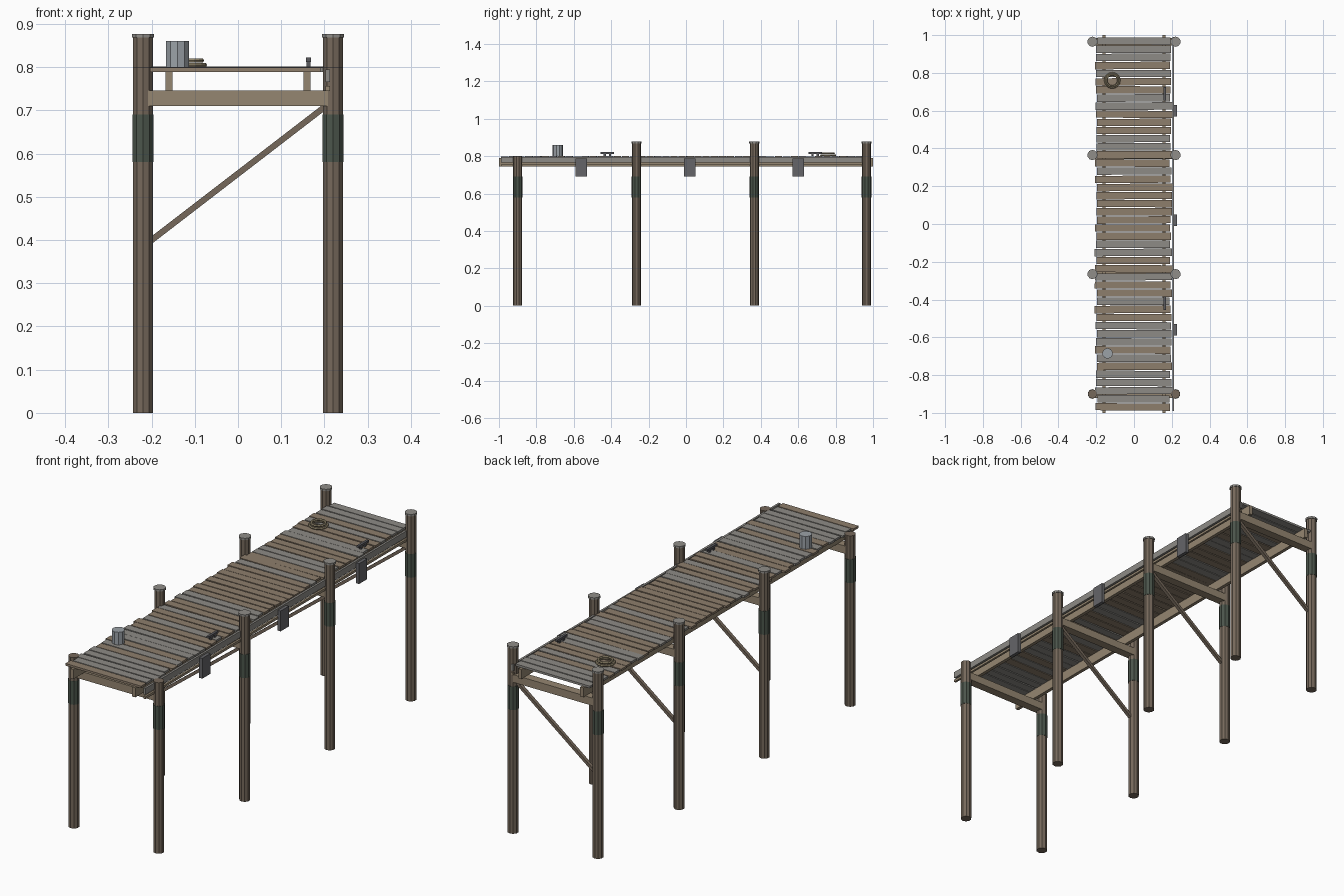
import bpy, math, random
from mathutils import Vector

if "Cube" in bpy.data.objects:
    bpy.data.objects.remove(bpy.data.objects["Cube"])
random.seed(4)

def material(name, c):
    m = bpy.data.materials.new(name)
    m.diffuse_color = (*c, 1)
    m.use_nodes = True
    m.node_tree.nodes["Principled BSDF"].inputs["Base Color"].default_value = m.diffuse_color
    return m

pile_brown = material("pile_brown", (0.18, 0.14, 0.105))
beam_tan = material("beam_tan", (0.30, 0.24, 0.165))
plank_tan = material("plank_tan", (0.27, 0.21, 0.15))
plank_grey = material("plank_grey", (0.27, 0.26, 0.24))
weed = material("weed_green", (0.07, 0.09, 0.07))
cap_grey = material("cap_grey", (0.28, 0.27, 0.25))
iron = material("iron", (0.10, 0.10, 0.11))
rubber = material("rubber", (0.13, 0.13, 0.14))
steel = material("steel", (0.33, 0.36, 0.39))
rope_tan = material("rope_tan", (0.32, 0.27, 0.17))

def box(name, lo, hi, mat, rot=(0, 0, 0)):
    lo, hi = Vector(lo), Vector(hi)
    bpy.ops.mesh.primitive_cube_add(size=1, location=(lo + hi) / 2, rotation=rot)
    o = bpy.context.object
    o.scale = hi - lo
    o.name = name
    o.data.materials.append(mat)
    return o

def cyl(name, x, y, z0, z1, r, mat, sides=10, r_top=None):
    bpy.ops.mesh.primitive_cone_add(vertices=sides, radius1=r, radius2=r_top or r,
                                    depth=z1 - z0, location=(x, y, (z0 + z1) / 2))
    o = bpy.context.object
    o.name = name
    o.data.materials.append(mat)
    return o

# Bents: pile pairs, caps, weed bands, cross beam and diagonal brace
for i, y in enumerate((-0.9, -0.265, 0.365, 0.965)):
    top = 0.80 if i == 0 else 0.875
    for side in (-1, 1):
        x = side * 0.22
        cyl("pile", x, y, 0, top, 0.024, pile_brown)
        cyl("weed_band", x, y, 0.58, 0.69, 0.0255, weed)
        if i:
            cyl("pile_cap", x, y, top - 0.007, top + 0.002, 0.027, cap_grey)
    box("cross_beam", (-0.215, y - 0.02, 0.71), (0.215, y + 0.02, 0.746), beam_tan)
    if i:
        a, b = Vector((-0.21, y, 0.392)), Vector((0.21, y, 0.715))
        d, c = b - a, (a + b) / 2
        h = Vector((d.length / 2, 0.008, 0.007))
        box("diagonal_brace", c - h, c + h, pile_brown, (0, -math.atan2(d.z, d.x), 0))

# Joists under the deck
for x in (-0.16, 0.16):
    box("joist", (x - 0.008, -1, 0.745), (x + 0.008, 1, 0.79), beam_tan)

# Deck planks with uneven ends and slight skew
count = 46
pitch = 1.98 / count
for i in range(count):
    y = -0.99 + (i + 0.5) * pitch
    w = pitch * random.uniform(0.86, 0.93) / 2
    dz = random.uniform(-0.001, 0.001)
    box("plank", (-0.202 + random.uniform(-0.008, 0.008), y - w, 0.79 + dz),
        (0.198 + random.uniform(-0.01, 0.006), y + w, 0.80 + dz),
        random.choice((plank_tan, plank_grey)), (0, 0, random.uniform(-0.008, 0.008)))

# Berthing side: fascia, lower rail and fenders
box("fascia", (0.203, -0.99, 0.765), (0.213, 0.99, 0.795), plank_grey)
box("lower_rail", (0.203, -0.99, 0.745), (0.213, 0.99, 0.756), beam_tan)
for y in (-0.56, 0.02, 0.6):
    box("fender", (0.212, y - 0.03, 0.692), (0.228, y + 0.03, 0.787), rubber)

# Mooring cleats
for y in (-0.42, 0.69):
    for s in (-0.014, 0.014):
        box("cleat_post", (0.158, y + s - 0.006, 0.80), (0.168, y + s + 0.006, 0.813), iron)
    box("cleat_horn", (0.157, y - 0.036, 0.812), (0.169, y + 0.036, 0.822), iron)

# Bucket and coiled rope
cyl("bucket", -0.14, -0.685, 0.80, 0.86, 0.028, steel, 10)
for r, z in ((0.038, 0.805), (0.031, 0.815)):
    bpy.ops.mesh.primitive_torus_add(major_radius=r, minor_radius=0.0055, major_segments=16,
                                     minor_segments=6, location=(-0.115, 0.76, z))
    o = bpy.context.object
    o.name = "rope_coil"
    o.data.materials.append(rope_tan)
